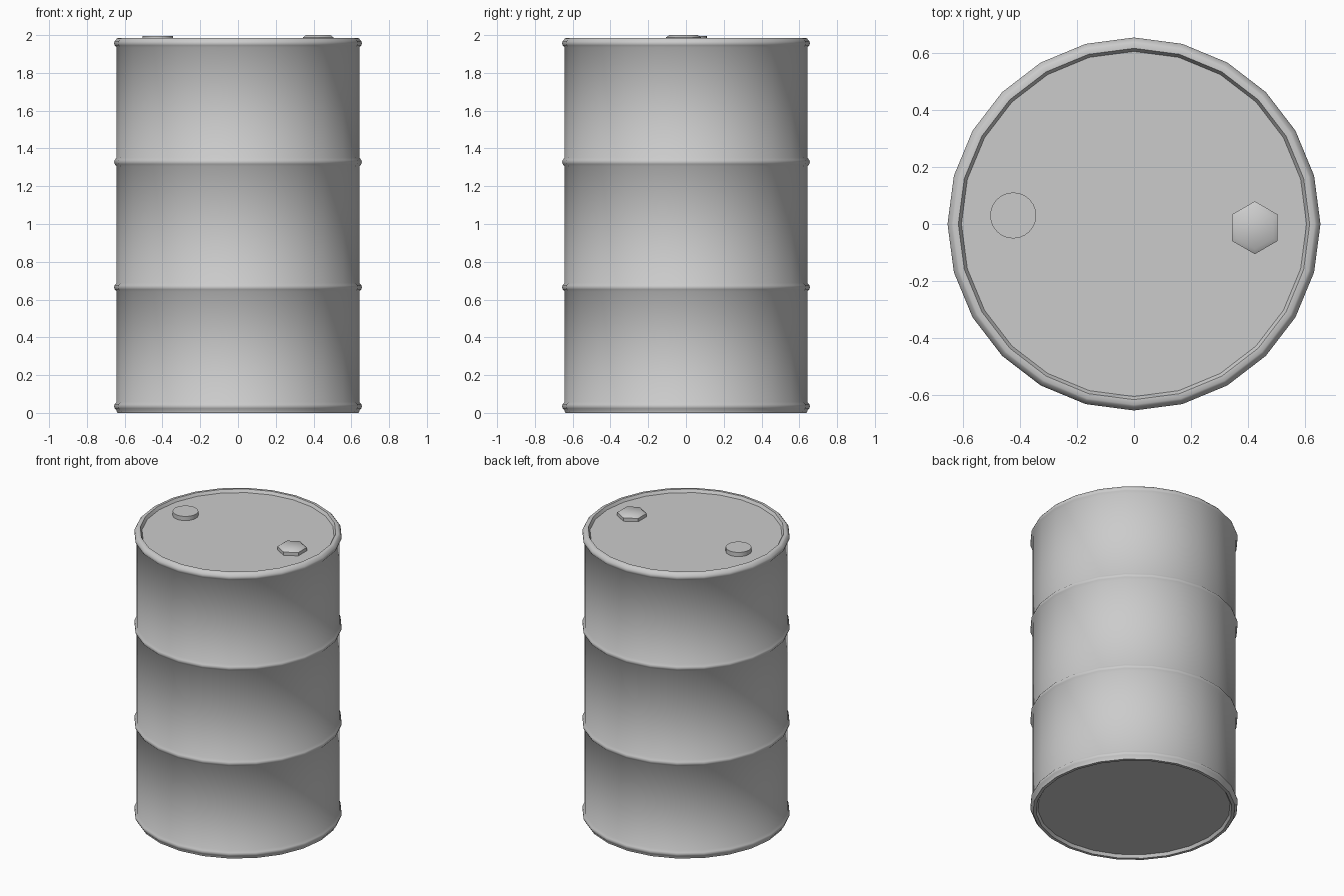
import bpy, math
from math import cos, sin, radians

cube = bpy.data.objects.get("Cube")
if cube:
    bpy.data.objects.remove(cube, do_unlink=True)

steel = bpy.data.materials.new("grey_steel")
steel.use_nodes = True
grey = (0.6, 0.6, 0.6, 1)
steel.diffuse_color = grey
steel.node_tree.nodes["Principled BSDF"].inputs["Base Color"].default_value = grey


def lathe(name, profile, sides, center=(0, 0), turn=0, sharp=35):
    """Revolve (radius, z) points from bottom to top and cap both ends."""
    verts = [(r * cos(turn + math.tau * i / sides), r * sin(turn + math.tau * i / sides), z)
             for r, z in profile for i in range(sides)]
    faces = [(k * sides + i, k * sides + (i + 1) % sides,
              (k + 1) * sides + (i + 1) % sides, (k + 1) * sides + i)
             for k in range(len(profile) - 1) for i in range(sides)]
    faces.append(tuple(reversed(range(sides))))
    faces.append(tuple(range(len(verts) - sides, len(verts))))
    mesh = bpy.data.meshes.new(name)
    mesh.from_pydata(verts, [], faces)
    mesh.materials.append(steel)
    obj = bpy.data.objects.new(name, mesh)
    bpy.context.collection.objects.link(obj)
    obj.location = (*center, 0)
    bpy.ops.object.select_all(action='DESELECT')
    bpy.context.view_layer.objects.active = obj
    obj.select_set(True)
    bpy.ops.object.shade_smooth_by_angle(angle=radians(sharp))
    return obj


# Drum shell: recessed base, four rolled hoops, raised rim, recessed lid
WALL, HOOP, TOP = 0.642, 0.656, 1.985
profile = [(0.607, 0.02), (0.618, 0), (0.638, 0), (WALL, 0.008)]
for z in (0.035, 0.665, 1.328, 1.957):
    profile += [(WALL, z - 0.024), (HOOP - 0.003, z - 0.011), (HOOP, z),
                (HOOP - 0.003, z + 0.011), (WALL, z + 0.024)]
profile += [(0.636, TOP), (0.618, TOP), (0.607, TOP - 0.02)]
lathe("drum_body", profile, 24, sharp=50)

# Round vent plug and chamfered hexagonal filler plug on the lid
LID = TOP - 0.022
lathe("round_plug", [(0.081, LID), (0.081, 1.994)], 24, (-0.425, 0.03))
lathe("hex_plug", [(0.093, LID), (0.093, 1.988), (0.075, 2.0)], 6,
      (0.425, -0.013), radians(30), sharp=40)
